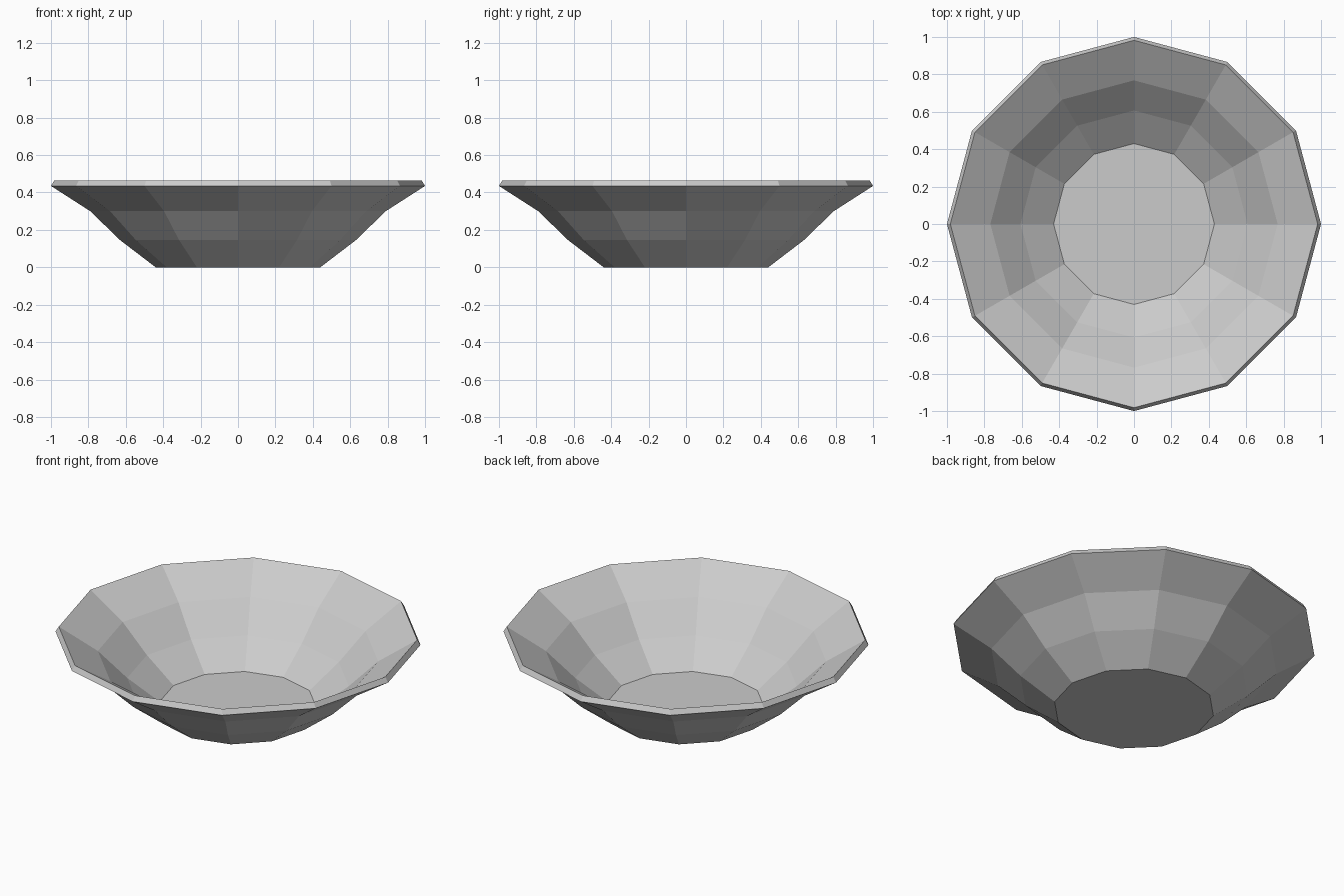
import bpy
import bmesh
from math import cos, sin, tau

cube = bpy.data.objects.get("Cube")
if cube:
    bpy.data.objects.remove(cube, do_unlink=True)

SIDES = 12

# Plain grey clay
grey = bpy.data.materials.new("light_grey")
grey.use_nodes = True
colour = (0.6, 0.6, 0.6, 1)
grey.diffuse_color = colour
grey.node_tree.nodes["Principled BSDF"].inputs["Base Color"].default_value = colour

# Bowl wall as radius, height: outside going up, then inside going down
profile = [(0.44, 0), (0.63, 0.145), (0.79, 0.30), (1.0, 0.435),
           (0.982, 0.465), (0.768, 0.327), (0.607, 0.171), (0.43, 0.035)]

bm = bmesh.new()
rings = [[bm.verts.new((r * cos(tau * i / SIDES), r * sin(tau * i / SIDES), z))
          for i in range(SIDES)] for r, z in profile]
for low, high in zip(rings, rings[1:]):
    for i in range(SIDES):
        j = (i + 1) % SIDES
        bm.faces.new((low[i], low[j], high[j], high[i]))

# Flat foot and inner floor
bm.faces.new(rings[0][::-1])
bm.faces.new(rings[-1])
bmesh.ops.recalc_face_normals(bm, faces=bm.faces)

mesh = bpy.data.meshes.new("bowl")
bm.to_mesh(mesh)
bm.free()
mesh.materials.append(grey)
bowl = bpy.data.objects.new("bowl", mesh)
bpy.context.collection.objects.link(bowl)
